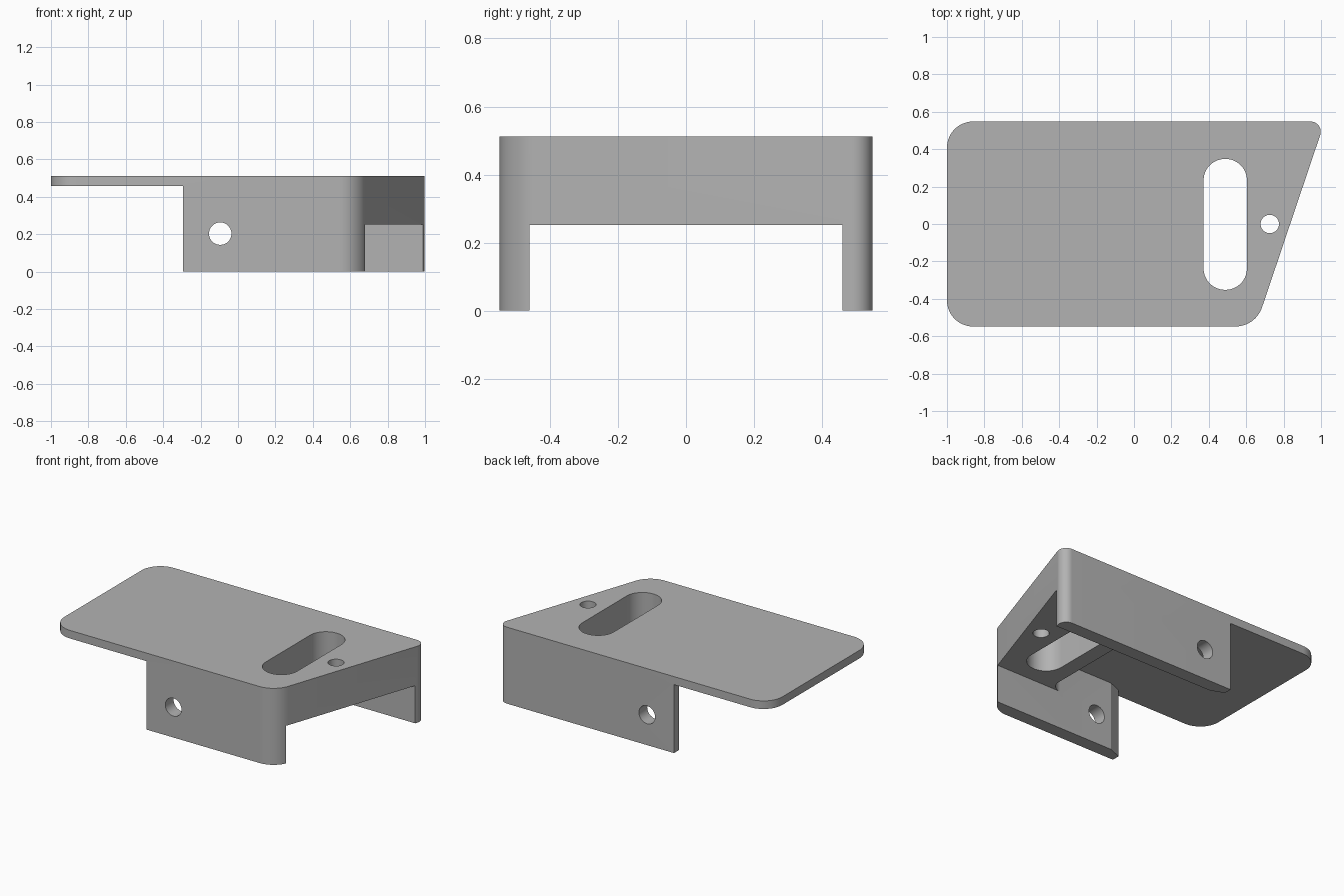
import bpy
import bmesh
from math import pi, cos, sin, tan
from mathutils import Vector, Matrix

default = bpy.data.objects.get("Cube")
if default:
    bpy.data.objects.remove(default, do_unlink=True)

HALF = 0.548      # half depth of the bracket
INNER = 0.46      # inner face of the side walls
TOP = 0.512


def rounded(points, steps=14):
    """Counter-clockwise outline from (x, y, corner radius) entries."""
    out = []
    for i, (x, y, r) in enumerate(points):
        p = Vector((x, y))
        if r == 0:
            out.append(p)
            continue
        a = (Vector(points[i - 1][:2]) - p).normalized()
        b = (Vector(points[(i + 1) % len(points)][:2]) - p).normalized()
        half = a.angle(b) / 2
        centre = p + (a + b).normalized() * (r / sin(half))
        start = p + a * (r / tan(half)) - centre
        sweep = pi - 2 * half
        if a.x * b.y - a.y * b.x > 0:      # concave corner
            sweep = -sweep
        for k in range(steps + 1):
            t = sweep * k / steps
            out.append(centre + Vector((start.x * cos(t) - start.y * sin(t),
                                        start.x * sin(t) + start.y * cos(t))))
    return out


def circle(x, y, r, n=40):
    return [Vector((x + r * cos(2 * pi * k / n), y + r * sin(2 * pi * k / n))) for k in range(n)]


def prism(name, outline, low, high, turn=None):
    bm = bmesh.new()
    face = bm.faces.new([bm.verts.new((p.x, p.y, low)) for p in outline])
    grown = bmesh.ops.extrude_face_region(bm, geom=[face])
    verts = [g for g in grown["geom"] if isinstance(g, bmesh.types.BMVert)]
    bmesh.ops.translate(bm, verts=verts, vec=(0, 0, high - low))
    if turn:
        bm.transform(turn)
    bmesh.ops.recalc_face_normals(bm, faces=bm.faces)
    mesh = bpy.data.meshes.new(name)
    bm.to_mesh(mesh)
    bm.free()
    obj = bpy.data.objects.new(name, mesh)
    bpy.context.collection.objects.link(obj)
    return obj


# Solid body with a slanted end
body = prism("bracket_body", rounded([
    (-1, -HALF, 0.14), (0.65, -HALF, 0.15), (1.02, HALF, 0.055), (-1, HALF, 0.14)]), 0, TOP)

# Space under the thin plate, with chamfered wall ends and a filleted back wall
near_side = [(-0.295, -0.8, 0), (-0.295, -0.495, 0), (-0.205, -INNER, 0), (0.27, -INNER, 0.08)]
far_side = [(x, -y, r) for x, y, r in reversed(near_side)]
space = rounded([(-1.2, -0.8, 0)] + near_side + far_side + [(-1.2, 0.8, 0)])

cutters = [
    prism("plate_space", space, -0.2, 0.458),
    # Channel under the thick end block
    prism("channel", rounded([(0, -INNER, 0), (1.3, -INNER, 0),
                              (1.3, INNER, 0), (0, INNER, 0)]), -0.2, 0.252),
    # Slot and small hole through the top
    prism("slot", rounded([(0.372, -0.352, 0.115), (0.604, -0.352, 0.115),
                           (0.604, 0.348, 0.115), (0.372, 0.348, 0.115)]), -0.3, 0.8),
    prism("top_hole", circle(0.726, 0, 0.049), -0.3, 0.8),
    # Cross hole through both side walls
    prism("wall_hole", circle(-0.095, 0.203, 0.06), -0.8, 0.8, Matrix.Rotation(pi / 2, 4, "X")),
]

bpy.ops.object.select_all(action="DESELECT")
bpy.context.view_layer.objects.active = body
body.select_set(True)
for cutter in cutters:
    cutter.hide_render = True
    mod = body.modifiers.new(cutter.name, "BOOLEAN")
    mod.operation = "DIFFERENCE"
    mod.solver = "EXACT"
    mod.object = cutter
    bpy.ops.object.modifier_apply(modifier=mod.name)
    bpy.data.objects.remove(cutter, do_unlink=True)

# Plain grey finish
grey = bpy.data.materials.new("plain_grey")
grey.use_nodes = True
colour = (0.45, 0.45, 0.45, 1)
grey.diffuse_color = colour
grey.node_tree.nodes["Principled BSDF"].inputs["Base Color"].default_value = colour
body.data.materials.clear()
body.data.materials.append(grey)
bpy.ops.object.shade_smooth_by_angle(angle=pi / 9)
